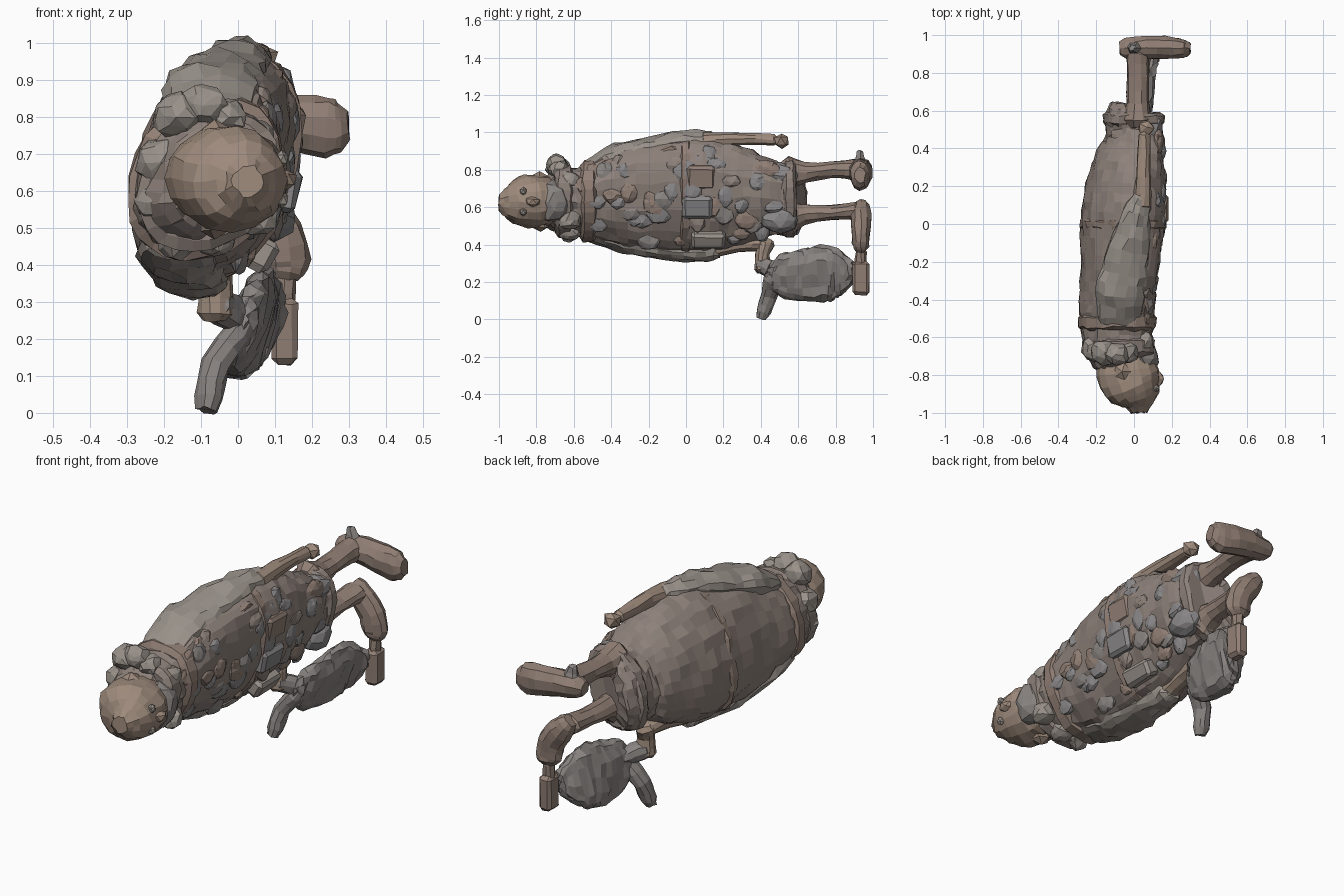
import bpy, bmesh, math, random
from mathutils import Vector, Matrix

if "Cube" in bpy.data.objects:
    bpy.data.objects.remove(bpy.data.objects["Cube"])

random.seed(4)
COLORS = {"skin": (.34, .255, .20), "cloth": (.27, .22, .195), "pale": (.32, .285, .255),
          "grey": (.25, .23, .22), "leather": (.28, .21, .175), "blue": (.25, .24, .245)}
MATS = {}
for key, c in COLORS.items():
    MATS[key] = bpy.data.materials.new(key)
    MATS[key].diffuse_color = (*c, 1)


def finish(name, bm, mat, rough=0.0):
    for v in bm.verts:
        v.co += Vector([random.uniform(-rough, rough) for _ in range(3)])
    bmesh.ops.recalc_face_normals(bm, faces=bm.faces)
    me = bpy.data.meshes.new(name)
    bm.to_mesh(me)
    bm.free()
    me.materials.append(MATS[mat])
    ob = bpy.data.objects.new(name, me)
    bpy.context.collection.objects.link(ob)
    return ob


def resample(pts, steps):
    """Catmull-Rom through rows of (x, y, z, ra, rb)."""
    P = [Vector(p) for p in pts]
    P = [P[0]] + P + [P[-1]]
    out = []
    for i in range(1, len(P) - 2):
        a, b, c, d = P[i - 1:i + 3]
        for s in range(steps):
            t = s / steps
            out.append(.5 * (2 * b + (c - a) * t + (2 * a - 5 * b + 4 * c - d) * t ** 2
                             + (3 * b - a - 3 * c + d) * t ** 3))
    return out + [P[-2]]


def tube(name, pts, mat, n=10, steps=2, rough=.004, ref=(0, 0, 1), shear=0, power=1, cap=.5):
    rows = resample(pts, steps)
    rings = []
    for i, r in enumerate(rows):
        t = (rows[min(i + 1, len(rows) - 1)] - rows[max(i - 1, 0)]).to_3d().normalized()
        rings.append((r.to_3d(), r[3], r[4], t))
    if cap:
        c, a, b, t = rings[0]
        rings.insert(0, (c - t * min(a, b) * cap, a * .65, b * .65, t))
        c, a, b, t = rings[-1]
        rings.append((c + t * min(a, b) * cap, a * .65, b * .65, t))
    bm = bmesh.new()
    loops = []
    for c, a, b, t in rings:
        v = Vector(ref)
        v = (v - t * v.dot(t)).normalized()
        u = t.cross(v)
        loop = []
        for k in range(n):
            ang = 2 * math.pi * k / n
            cs, sn = math.cos(ang), math.sin(ang)
            cs = math.copysign(abs(cs) ** power, cs)
            sn = math.copysign(abs(sn) ** power, sn)
            p = c + u * a * cs + v * b * sn
            p.x += shear * b * sn
            loop.append(bm.verts.new(p))
        loops.append(loop)
    for A, B in zip(loops, loops[1:]):
        for k in range(n):
            bm.faces.new((A[k], A[(k + 1) % n], B[(k + 1) % n], B[k]))
    bm.faces.new(loops[0][::-1])
    bm.faces.new(loops[-1])
    return finish(name, bm, mat, rough)


def blob(name, loc, size, mat, rough=.005, sub=2, tilt=0):
    bm = bmesh.new()
    M = Matrix.Translation(loc) @ Matrix.Rotation(tilt, 4, 'Y') @ Matrix.Diagonal((*size, 1))
    bmesh.ops.create_icosphere(bm, subdivisions=sub, radius=1, matrix=M)
    return finish(name, bm, mat, rough)


def box(name, loc, size, mat, tilt=0):
    bm = bmesh.new()
    M = Matrix.Translation(loc) @ Matrix.Rotation(tilt, 4, 'Y') @ Matrix.Diagonal((*size, 1))
    bmesh.ops.create_cube(bm, size=1, matrix=M)
    bmesh.ops.bevel(bm, geom=bm.edges[:], offset=.016, segments=1, affect='EDGES')
    return finish(name, bm, mat, .003)


# robed torso, head toward -y, chest toward +x
torso = [(-.05, -.76, .63, .11, .11), (-.08, -.68, .63, .16, .17), (-.09, -.55, .63, .185, .19),
         (-.09, -.42, .64, .19, .24), (-.08, -.25, .65, .195, .295), (-.06, 0, .66, .21, .31),
         (-.05, .15, .66, .205, .305), (-.03, .3, .655, .185, .265), (0, .42, .65, .155, .215),
         (0, .5, .645, .14, .19), (0, .56, .645, .15, .2), (.01, .59, .645, .13, .18)]
tube("torso", torso, "cloth", n=30, steps=3, rough=.009, shear=.2, power=.92, cap=.1)


def torso_at(y):
    for a, b in zip(torso, torso[1:]):
        if a[1] <= y <= b[1]:
            return Vector(a).lerp(Vector(b), (y - a[1]) / (b[1] - a[1]))


def band(name, y, width, grow, mat):
    """Ring of cloth hugging the torso at y."""
    r = torso_at(y)
    rows = [(r[0], y + dy * width, r[2], r[3] + g, r[4] + g)
            for dy, g in ((-.5, -.01), (-.3, grow), (.3, grow), (.5, -.01))]
    tube(name, rows, mat, n=24, steps=1, rough=.007, shear=.2, cap=0, power=.92)


band("collar_fold", -.65, .10, .018, "cloth")
band("shoulder_band", -.52, .09, .018, "leather")
band("belt", 0, .06, .006, "leather")
band("hem", .555, .07, .008, "cloth")

# head with face: one lofted skull, narrowing toward the crown
tube("head", [(-.04, -.70, .63, .14, .12), (-.035, -.78, .635, .165, .135), (-.01, -.86, .63, .155, .142),
     (.02, -.93, .625, .115, .11), (.025, -.975, .625, .06, .07)], "skin", n=16, rough=.006, cap=.4)
blob("cap_tip", (.03, -.94, .625), (.07, .055, .07), "pale", .004, 1)
blob("nose", (.13, -.82, .63), (.03, .045, .03), "skin", .003, 1)
blob("beard", (.05, -.71, .63), (.085, .09, .11), "grey", .008)
for s in (-1, 1):
    blob("eye", (.118, -.87, .63 + s * .055), (.02, .02, .024), "pale", 0, 1)
    blob("ear", (-.06, -.78, .63 + s * .12), (.05, .05, .04), "skin", .004, 1)

# scarf lumps around the neck
for x, y, z, r in ((-.09, -.69, .83, .062), (-.16, -.68, .80, .07), (-.03, -.68, .80, .055),
                   (-.21, -.66, .68, .07), (-.21, -.66, .57, .07), (-.16, -.62, .47, .06),
                   (-.06, -.62, .47, .06), (.04, -.62, .74, .06), (.05, -.62, .53, .06)):
    blob("scarf_lump", (x, y, z), (r, r, r * .9), "pale", .007)

# broad, shallow cloth folds scattered over the chest and front
for i in range(44):
    y = -.54 + 1.02 * (i + random.random()) / 44
    a = random.uniform(-.95, .95)
    r = torso_at(y)
    x = r[0] + (r[3] - .018) * math.cos(a) + .2 * r[4] * math.sin(a)
    blob("cloth_fold", (x, y, r[2] + (r[4] - .018) * math.sin(a)),
         (.03, random.uniform(.04, .08), random.uniform(.04, .08)),
         random.choice(("cloth", "leather", "grey", "blue")), .005)

# front pouches
box("buckle_plate", (.135, .06, .60), (.06, .16, .12), "blue", .2)
box("pouch_upper", (.145, .08, .76), (.06, .15, .13), "leather", .2)
box("pouch_low", (.06, .12, .43), (.08, .18, .09), "pale", .5)
for z in (.53, .77):
    blob("knee_pad", (.09, .50, z), (.065, .10, .07), "blue", .006)

# sleeves and arms
tube("upper_side_sleeve", [(-.07, -.52, .80, .11, .05), (-.07, -.36, .87, .13, .075),
     (-.04, -.2, .915, .12, .06), (0, 0, .955, .085, .055), (.03, .13, .95, .055, .055)],
     "pale", n=14, rough=.009, steps=3)
tube("upper_side_forearm", [(.04, .10, .95, .05, .05), (.05, .25, .965, .04, .038),
     (.055, .47, .96, .033, .03)], "skin")
blob("upper_side_fist", (.065, .51, .955), (.045, .045, .042), "skin", .004, 1)
tube("lower_side_sleeve", [(-.16, -.52, .47, .10, .05), (-.16, -.36, .43, .11, .065),
     (-.14, -.2, .38, .10, .05), (-.11, 0, .36, .08, .05), (-.10, .15, .36, .065, .05)],
     "pale", n=14, rough=.009, steps=3)
tube("lower_side_forearm", [(-.10, .12, .37, .055, .05), (-.09, .28, .41, .05, .05),
     (-.07, .42, .40, .045, .04)], "skin")
tube("lower_side_hand", [(-.065, .43, .41, .05, .045), (-.06, .41, .35, .045, .04),
     (-.06, .41, .27, .05, .045)], "skin", ref=(0, 1, 0))

# legs and shoes
tube("upper_leg", [(.02, .55, .785, .08, .09), (.02, .64, .785, .06, .058), (.02, .78, .80, .058, .045),
     (.02, .90, .80, .065, .06)], "leather")
tube("upper_shoe", [(-.05, .93, .80, .05, .055), (.06, .935, .795, .068, .062), (.16, .935, .78, .077, .062),
     (.24, .93, .77, .083, .055), (.275, .93, .77, .065, .045)], "leather", ref=(0, 1, 0))
tube("upper_shoe_spur", [(0, .93, .84, .045, .035), (-.01, .93, .892, .02, .018)], "grey", n=6, ref=(0, 1, 0))
tube("lower_leg", [(.02, .55, .54, .08, .09), (.02, .63, .56, .06, .055), (.02, .78, .57, .058, .042),
     (.03, .91, .58, .065, .05)], "leather")
tube("lower_shoe", [(.02, .935, .60, .05, .05), (.06, .935, .55, .065, .058), (.11, .935, .48, .07, .052),
     (.125, .935, .41, .07, .048), (.125, .935, .38, .055, .04)], "leather", ref=(0, 1, 0))

# satchel hanging below with its flaps and tab
tube("satchel", [(.01, .45, .25, .03, .06), (.02, .51, .24, .045, .115), (.03, .63, .23, .055, .14),
     (.04, .74, .245, .052, .15), (.055, .81, .245, .045, .13), (.09, .88, .24, .035, .07)],
     "grey", n=16, rough=.01, shear=.22, power=.8, steps=3)
tube("satchel_strap", [(-.06, .41, .29, .05, .045), (-.02, .45, .27, .04, .05), (.02, .50, .25, .04, .05)], "grey")
tube("satchel_tail", [(0, .47, .21, .04, .055), (-.06, .445, .13, .04, .045), (-.08, .415, .04, .042, .04)],
     "grey", ref=(0, 1, 0), cap=.9)
box("satchel_tab", (.125, .935, .22), (.07, .09, .18), "leather")
tube("tab_link", [(.125, .935, .36, .03, .03), (.125, .935, .28, .03, .03)], "leather", n=8, ref=(0, 1, 0))

for m in bpy.data.materials:
    if m.users and not m.is_grease_pencil:
        m.use_nodes = True
        m.node_tree.nodes["Principled BSDF"].inputs["Base Color"].default_value = m.diffuse_color
